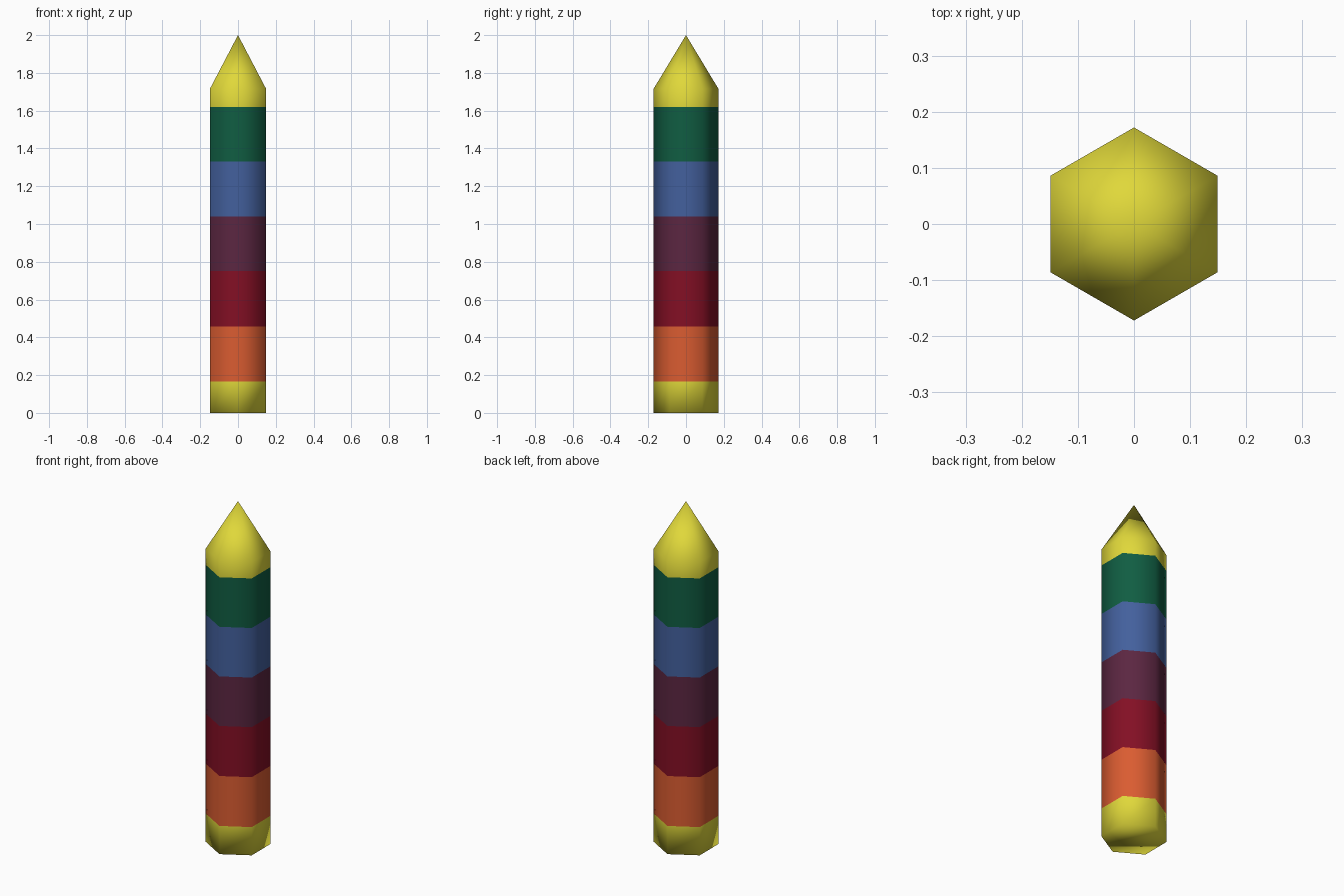
import bpy, bmesh, math

if "Cube" in bpy.data.objects:
    bpy.data.objects.remove(bpy.data.objects["Cube"])


def linear(c):
    c /= 255
    return c / 12.92 if c <= 0.04045 else ((c + 0.055) / 1.055) ** 2.4


COLOURS = {
    "yellow": (224, 216, 58), "orange": (218, 92, 49), "red": (131, 15, 36),
    "purple": (91, 38, 65), "blue": (67, 96, 157), "green": (16, 93, 66),
}
# Band boundaries from the base up to the shoulder; the last is the tip
LEVELS = [0.0, 0.165, 0.457, 0.75, 1.04, 1.33, 1.62, 1.715]
TIP = 2.0
RADIUS = 0.172

# Hexagonal rod, one ring per colour boundary
bm = bmesh.new()
rings = []
for z in LEVELS:
    rings.append([bm.verts.new((RADIUS * math.cos(a), RADIUS * math.sin(a), z))
                  for a in (math.radians(30 + 60 * i) for i in range(6))])
apex = bm.verts.new((0, 0, TIP))

bm.faces.new(rings[0][::-1])
for k in range(len(LEVELS) - 1):
    lo, hi = rings[k], rings[k + 1]
    for i in range(6):
        j = (i + 1) % 6
        f = bm.faces.new((lo[i], lo[j], hi[j], hi[i]))
        f.material_index = k % 6      # both ends are yellow

# Pointed tip
for i in range(6):
    bm.faces.new((rings[-1][i], rings[-1][(i + 1) % 6], apex))

for f in bm.faces:
    f.smooth = True
bmesh.ops.recalc_face_normals(bm, faces=bm.faces[:])

mesh = bpy.data.meshes.new("striped_rod")
bm.to_mesh(mesh)
bm.free()

# One material per stripe colour
for name, rgb in COLOURS.items():
    mat = bpy.data.materials.new(name)
    mat.diffuse_color = (*(linear(c) for c in rgb), 1)
    mat.use_nodes = True
    mat.node_tree.nodes["Principled BSDF"].inputs["Base Color"].default_value = mat.diffuse_color
    mesh.materials.append(mat)

rod = bpy.data.objects.new("striped_rod", mesh)
bpy.context.collection.objects.link(rod)
